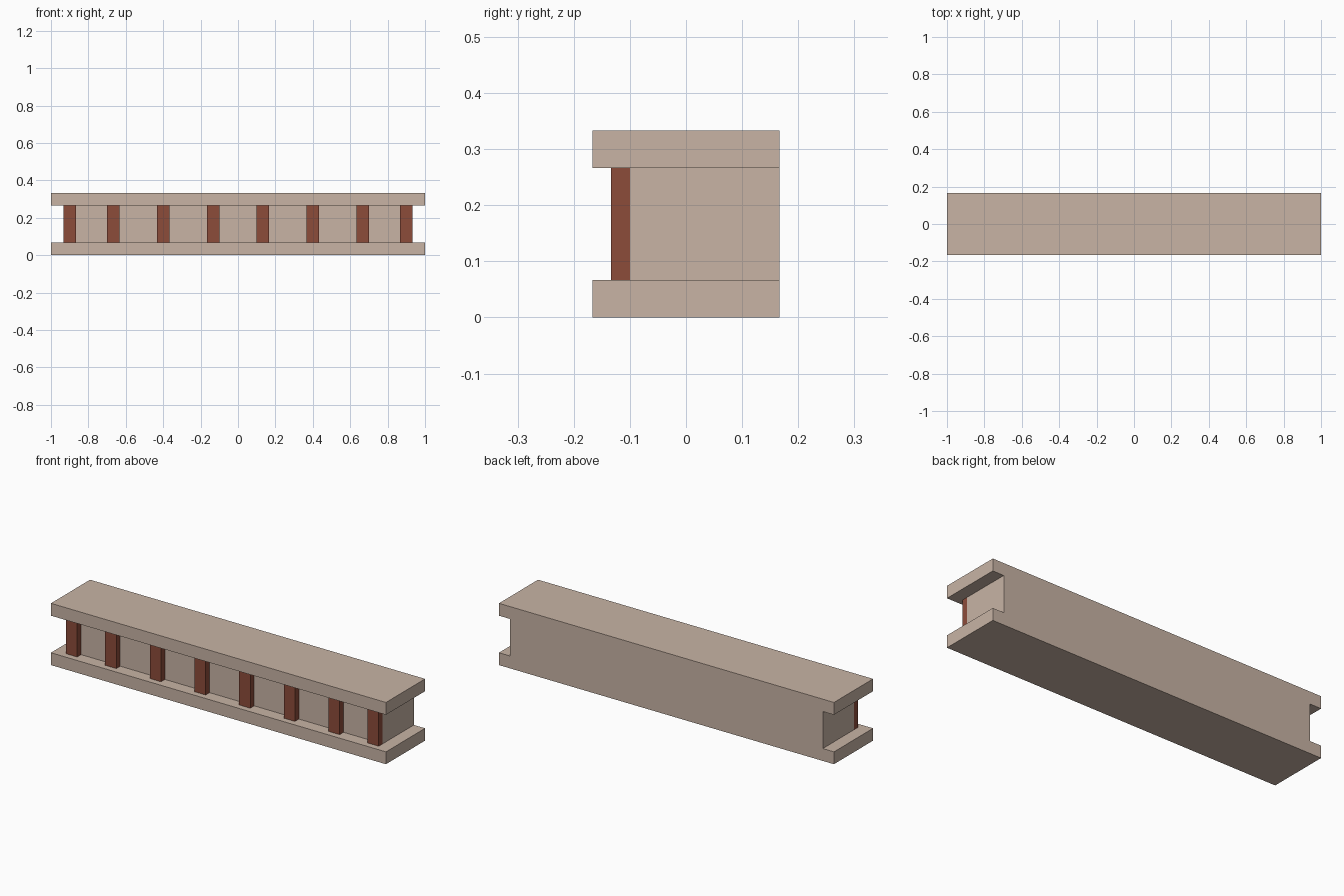
import bpy

cube = bpy.data.objects.get("Cube")
if cube:
    bpy.data.objects.remove(cube, do_unlink=True)

UNIT = 1 / 15  # slab overhang and post width


def make_material(name, rgb):
    mat = bpy.data.materials.new(name)
    mat.use_nodes = True
    color = (*rgb, 1.0)
    mat.diffuse_color = color
    mat.node_tree.nodes["Principled BSDF"].inputs["Base Color"].default_value = color
    return mat


def box(name, x, y, z, mat):
    """Box spanning the given (low, high) ranges."""
    spans = (x, y, z)
    bpy.ops.mesh.primitive_cube_add(size=1, location=[(a + b) / 2 for a, b in spans])
    obj = bpy.context.object
    obj.name = name
    obj.scale = [b - a for a, b in spans]
    bpy.ops.object.transform_apply(location=False, rotation=False, scale=True)
    obj.data.materials.append(mat)
    return obj


stone = make_material("pale stone", (0.58, 0.456, 0.376))
wood = make_material("red brown wood", (0.262, 0.072, 0.042))

back = 2.5 * UNIT
wall_front = -1.5 * UNIT
wall_end = 14 * UNIT
low, high, top = UNIT, 4 * UNIT, 5 * UNIT

# Slabs and recessed wall, flush at the back
box("bottom_slab", (-1, 1), (-back, back), (0, low), stone)
box("top_slab", (-1, 1), (-back, back), (high, top), stone)
box("wall", (-wall_end, wall_end), (wall_front, back), (low, high), stone)

# Posts along the front, mirrored about the middle, the outer ones flush with the wall ends
for side, sign in (("left", 1), ("right", -1)):
    for i, steps in enumerate((2, 6, 10, 13.5)):
        x = sign * steps * UNIT
        box(f"{side}_post_{i + 1}", (x - UNIT / 2, x + UNIT / 2),
            (wall_front - UNIT / 2, wall_front), (low, high), wood)
